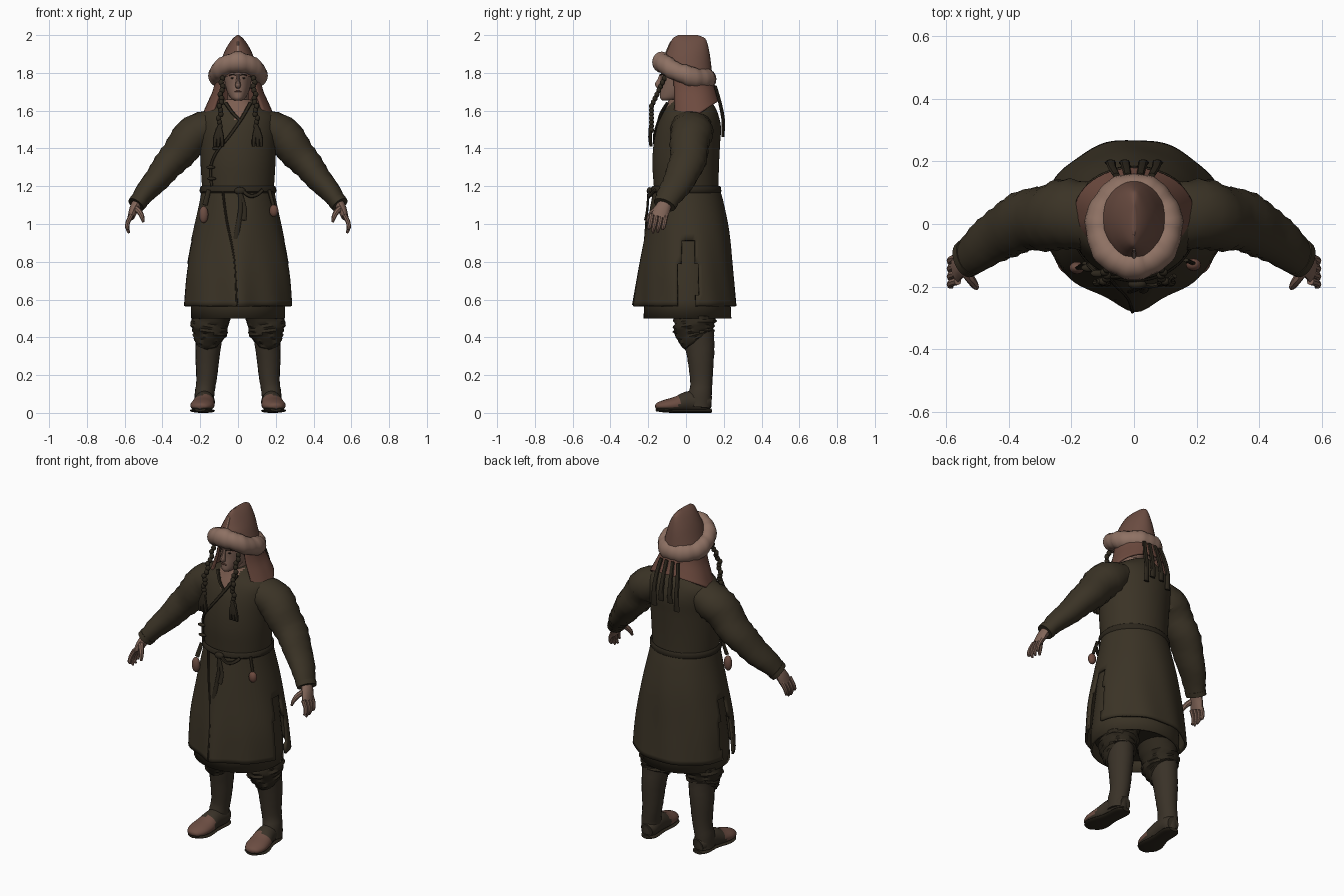
import bpy, bmesh, math
from mathutils import Vector

def mat(name, *rgb):
    m = bpy.data.materials.new(name)
    m.diffuse_color = (*rgb, 1)
    return m

COAT = mat("dark olive cloth", .043, .033, .019)
TRIM = mat("darker cloth", .026, .020, .012)
LEATHER = mat("boot leather", .042, .032, .021)
FELT = mat("brown felt", .150, .075, .055)
FLAP = mat("reddish brown lining", .155, .070, .050)
FUR = mat("pale fur", .270, .165, .125)
SKIN = mat("skin", .220, .130, .098)
TAN = mat("tan shirt", .200, .110, .080)
EYE = mat("eye dark", .03, .02, .015)

def smooth(rows, n=4):
    """Catmull-Rom interpolation through rows of numbers."""
    out = []
    for i in range(len(rows) - 1):
        p = [rows[max(0, min(len(rows) - 1, i + k))] for k in (-1, 0, 1, 2)]
        for s in range(n):
            t = s / n
            out.append([.5 * (2*b + (c-a)*t + (2*a-5*b+4*c-d)*t*t + (3*b-a-3*c+d)*t**3)
                        for a, b, c, d in zip(*p)])
    return out + [list(rows[-1])]

def finish(name, bm, mats, mirror=False, thick=0, angle=40):
    bmesh.ops.recalc_face_normals(bm, faces=bm.faces)
    me = bpy.data.meshes.new(name)
    bm.to_mesh(me)
    bm.free()
    for m in mats:
        me.materials.append(m)
    ob = bpy.data.objects.new(name, me)
    bpy.context.collection.objects.link(ob)
    if thick:
        ob.modifiers.new("thickness", 'SOLIDIFY').thickness = thick
    if mirror:
        ob.modifiers.new("mirror", 'MIRROR')
    bpy.ops.object.select_all(action='DESELECT')
    ob.select_set(True)
    bpy.context.view_layer.objects.active = ob
    bpy.ops.object.shade_smooth_by_angle(angle=math.radians(angle))
    return ob

def loft(name, rings, mats, cap=True, closed=True, rule=None, drop=None, **kw):
    bm = bmesh.new()
    vs = [[bm.verts.new(p) for p in r] for r in rings]
    n = len(rings[0])
    for a, b in zip(vs, vs[1:]):
        for i in range(n if closed else n - 1):
            j = (i + 1) % n
            f = bm.faces.new((a[i], a[j], b[j], b[i]))
            c = f.calc_center_median()
            if drop and drop(c):
                bm.faces.remove(f)
            elif rule:
                f.material_index = rule(c)
    if cap:
        for r in (vs[0], vs[-1]):
            f = bm.faces.new(r)
            if rule:
                f.material_index = rule(f.calc_center_median())
    return finish(name, bm, mats, **kw)

def body(rows, n=48, tweak=None, a0=0, a1=2 * math.pi, ends=False):
    """Horizontal rings from rows of z, half width, front y, back y."""
    rings = []
    for z, rx, yf, yb in rows:
        r = []
        for i in range(n):
            t = a0 + (a1 - a0) * i / ((n - 1) if ends else n)
            p = Vector((rx * math.cos(t), (yf + yb) / 2 + (yb - yf) / 2 * math.sin(t), z))
            r.append(tweak(p, t) if tweak else p)
        rings.append(r)
    return rings

def limb(rows, n=16, ref=(0, 1, 0), wob=0):
    """Rings along a path from rows of x, y, z, radius across, radius toward ref."""
    pts = [Vector(r[:3]) for r in rows]
    rings = []
    for k, r in enumerate(rows):
        d = (pts[min(k+1, len(pts)-1)] - pts[max(k-1, 0)]).normalized()
        u = d.cross(Vector(ref)).normalized()
        v = u.cross(d)
        rings.append([])
        for i in range(n):
            t = 2 * math.pi * i / n
            w = 1 + wob * math.sin(k * 1.9 + 2 * t) * math.sin(t + k)
            rings[-1].append(pts[k] + u * (r[3]*w*math.cos(t)) + v * (r[4]*w*math.sin(t)))
    return rings

def tube(name, rows, m, n=16, ref=(0, 1, 0), steps=4, wob=0, rule=None, **kw):
    mats = m if isinstance(m, list) else [m]
    return loft(name, limb(smooth(rows, steps), n, ref, wob), mats, rule=rule, **kw)

def ball(name, loc, size, m, mirror=False):
    bm = bmesh.new()
    bmesh.ops.create_uvsphere(bm, u_segments=16, v_segments=10, radius=1)
    for v in bm.verts:
        v.co = Vector(a * b + c for a, b, c in zip(v.co, size, loc))
    return finish(name, bm, [m], mirror)

# coat skirt: flared, pointed front overlap, slit at each side
def skirt_fold(p, t):
    k = max(0, (1.15 - p.z) / .6)
    p.y -= .035 * k * math.exp(-((p.x - .01) / .07) ** 2) if p.y < 0 else 0
    w = 1 + .012 * k * math.sin(9 * t + p.z * 6)
    return Vector((p.x * w, p.y * w, p.z))
skirt = smooth([(.565, .292, -.245, .27), (.75, .278, -.23, .25), (.95, .24, -.205, .23),
                (1.1, .207, -.185, .202), (1.19, .19, -.172, .178)], 5)
loft("coat_skirt", body(skirt, 80, skirt_fold), [COAT], cap=False, thick=.014,
     drop=lambda c: abs(c.y - .01) < (.05 if c.z < .8 else .032) and c.z < .9)
# under robe below the coat hem
loft("under_robe", body([(.5, .25, -.225, .24), (.6, .25, -.22, .235), (.9, .222, -.18, .2),
     (1.1, .18, -.15, .17)]), [COAT], cap=False, thick=.012)
loft("robe_lining", body([(.56, .23, -.2, .215), (.58, .1, -.1, .1)]), [TRIM])

# coat upper part with open neckline showing the shirt
def chest(c):
    return 1 if c.y < 0 and c.z > 1.55 and abs(c.x) < (c.z - 1.54) * .6 else 0
torso = smooth([(1.17, .188, -.168, .172), (1.22, .192, -.172, .172), (1.32, .198, -.178, .175),
                (1.42, .202, -.172, .18), (1.51, .206, -.155, .185), (1.575, .195, -.13, .172),
                (1.625, .13, -.105, .15), (1.66, .075, -.09, .12)], 5)
loft("coat_body", body(torso, 64), [COAT, TAN], rule=chest)

# sleeves
tube("sleeve", [(.10, .03, 1.535, .07, .10), (.20, .03, 1.495, .10, .112), (.27, .022, 1.432, .098, .105),
     (.34, .01, 1.345, .085, .098), (.41, -.02, 1.262, .072, .088), (.48, -.07, 1.178, .058, .075),
     (.537, -.112, 1.105, .043, .058)], COAT, 20, wob=.07, mirror=True)
tube("sleeve_cuff", [(.525, -.104, 1.12, .05, .064), (.54, -.114, 1.101, .047, .061)], COAT, 20, mirror=True)

# hands: palm, four fingers, thumb
tube("palm", [(.53, -.107, 1.115, .028, .036), (.55, -.125, 1.08, .025, .042),
     (.567, -.143, 1.035, .018, .045)], SKIN, 12, mirror=True)
for i in range(4):
    y = -.182 + i * .025
    low = (.975, .952, .955, .972)[i]
    tube("finger_%d" % (i + 1), [(.563, y, 1.05, .013, .013), (.583, y - .006, 1.01, .012, .012),
         (.586, y - .014, .98, .011, .011), (.577, y - .018, low, .006, .006)], SKIN, 8, 3 and (0, 1, 0), 2, mirror=True)
tube("thumb", [(.545, -.145, 1.085, .017, .017), (.522, -.175, 1.065, .015, .015),
     (.507, -.197, 1.035, .012, .012), (.502, -.205, 1.01, .006, .006)], SKIN, 8, steps=2, mirror=True)

# trousers gathered over the boot tops
tube("trouser_leg", [(.12, .03, .7, .1, .11), (.14, .04, .52, .098, .112), (.15, .045, .45, .098, .108),
     (.155, .05, .405, .083, .1), (.158, .065, .375, .06, .075)], TRIM, 24, wob=.12, mirror=True)
# boots: shaft, foot, toe colour, sole
tube("boot_shaft", [(.155, .07, .44, .072, .08), (.158, .072, .36, .068, .078), (.163, .08, .25, .06, .066),
     (.17, .08, .15, .052, .058), (.178, .075, .09, .052, .062), (.18, .07, .03, .05, .062)],
     LEATHER, 20, wob=.03, mirror=True)
tube("boot_foot", [(.17, .13, .05, .035, .038), (.172, .1, .055, .05, .05), (.177, .02, .06, .052, .056),
     (.185, -.05, .045, .062, .042), (.193, -.11, .038, .06, .032), (.2, -.15, .034, .038, .02),
     (.202, -.162, .032, .012, .008)], [LEATHER, FELT], 20, (0, 0, 1),
     rule=lambda c: 1 if c.y < -.035 and c.z > .028 else 0, mirror=True)
tube("boot_sole", [(.17, .135, .011, .03, .011), (.172, .1, .011, .05, .011), (.178, .01, .011, .05, .011),
     (.187, -.07, .011, .066, .011), (.194, -.12, .014, .06, .011), (.2, -.155, .018, .03, .01)],
     TRIM, 16, (0, 0, 1), mirror=True)

# belt, knot and hanging ends
loft("belt", body([(1.165, .198, -.18, .183), (1.172, .203, -.186, .187), (1.192, .202, -.185, .186),
     (1.2, .195, -.178, .18)], 64), [TRIM], cap=False)
ball("belt_knot", (.01, -.192, 1.175), (.03, .016, .02), TRIM)
for x, z in ((-.012, .92), (.03, 1.02)):
    tube("belt_end", [(.01, -.198, 1.17, .011, .006), ((x + .02) / 2 + .01, -.205, 1.08, .012, .006),
         (x, -.216, z, .014, .006)], TRIM, 8)
tube("belt_loop", [(.02, -.195, 1.18, .01, .008), (.06, -.197, 1.15, .011, .008),
     (.1, -.185, 1.155, .01, .008), (.13, -.165, 1.18, .01, .008)], TRIM, 8)
# pouches at the hips
tube("pouch_strap", [(-.155, -.125, 1.18, .012, .006), (-.175, -.14, 1.1, .014, .006)], TRIM, 8)
ball("hip_pouch", (-.182, -.14, 1.05), (.025, .02, .045), FELT)
tube("purse_strap", [(.165, -.115, 1.18, .01, .006), (.187, -.125, 1.1, .01, .006)], TRIM, 8)
ball("hip_purse", (.19, -.13, 1.07), (.024, .02, .032), FLAP)

# overlap edges and buttons
tube("chest_edge", [(.065, -.1, 1.64, .01, .008), (.02, -.14, 1.56, .009, .007), (-.05, -.17, 1.46, .008, .006),
     (-.115, -.156, 1.38, .008, .006), (-.145, -.13, 1.3, .008, .006), (-.14, -.13, 1.2, .008, .006)], TRIM, 8)
tube("neck_edge", [(-.065, -.1, 1.64, .01, .008), (-.03, -.132, 1.59, .009, .007),
     (.01, -.146, 1.55, .008, .006)], TRIM, 8)
tube("skirt_edge", [(-.08, -.17, 1.17, .006, .006), (-.06, -.194, 1.02, .006, .006),
     (-.02, -.235, .82, .006, .006), (-.005, -.28, .57, .006, .006)], TRIM, 8)
for x, y, z in ((-.115, -.158, 1.4), (-.145, -.14, 1.3), (-.14, -.14, 1.24)):
    ball("toggle_button", (x, y, z), (.024, .012, .009), TRIM)

# head and neck
tube("neck", [(0, .0, 1.6, .055, .06), (0, -.015, 1.72, .055, .06)], SKIN)
loft("head", body(smooth([(1.655, .022, -.128, -.06), (1.668, .04, -.137, .0), (1.7, .058, -.136, .06),
     (1.74, .069, -.133, .08), (1.79, .075, -.134, .09), (1.85, .07, -.125, .09)]), 24), [SKIN])
tube("nose", [(0, -.13, 1.792, .008, .01), (0, -.139, 1.76, .01, .014), (0, -.147, 1.737, .015, .018),
     (0, -.135, 1.724, .012, .01)], SKIN, 10)
ball("mouth", (0, -.136, 1.702), (.02, .005, .004), FLAP)
ball("eye", (.028, -.123, 1.772), (.012, .005, .004), EYE, True)
tube("eyebrow", [(.012, -.134, 1.788, .004, .003), (.03, -.128, 1.792, .004, .003),
     (.048, -.108, 1.785, .003, .003)], EYE, 6, (0, 0, 1), mirror=True)
ball("ear", (.075, -.02, 1.755), (.012, .02, .03), SKIN, True)

# hat crown: wedge with a fore and aft ridge
crown = smooth([(1.78, .115, -.125, .14), (1.87, .088, -.118, .13), (1.92, .068, -.098, .122),
                (1.96, .045, -.082, .112), (1.985, .024, -.068, .098), (2.0, .005, -.04, .06)])
loft("hat_crown", body(crown, 32), [FELT])
tube("crown_seam", [(0, -.117, 1.88, .006, .004), (0, -.098, 1.925, .006, .004),
     (0, -.081, 1.966, .005, .003)], FUR, 8)

# fur brim: tilted ring, lower at the back, slightly uneven
fur = []
for i in range(65):
    t = 2 * math.pi * i / 64
    s = math.sin(t)
    c = Vector((.108 * math.cos(t), -.008 + .122 * s, 1.79 - .045 * s + .022 * s * s))
    out = Vector((math.cos(t), s, 0))
    r = 1 + .05 * math.sin(7 * t) + .03 * math.sin(17 * t)
    fur.append([c + out * (.048 * r * math.cos(a)) + Vector((0, 0, .054 * r * math.sin(a)))
                for a in [2 * math.pi * k / 16 for k in range(16)]])
loft("fur_brim", fur, [FUR], cap=False)

# neck flap draped around the sides and back
def drape(p, t):
    lift = max(0, math.sin(t)) * .09
    k = (1.8 - p.z) / .235
    return Vector((p.x, p.y, p.z + lift * k))
flap = smooth([(1.565, .192, -.11, .18), (1.63, .165, -.105, .165), (1.71, .132, -.105, .15),
               (1.8, .115, -.105, .14)])
loft("neck_flap", body(flap, 40, drape, -.75, math.pi + .75, True), [FLAP],
     cap=False, closed=False, thick=.012)

# hair braids in front: twisted beads with a tied loop and tails
for k in range(14):
    z = 1.77 - k * .021
    y = -.115 - .068 * min(1, k / 7)
    ball("braid_bead", (.082 + .006 * math.sin(k * 2) + .0015 * k, y, z), (.014, .013, .016), TRIM, True)
for dx in (-.018, .004, .024):
    tube("braid_tail", [(.098, -.186, 1.52, .011, .01), (.1 + dx * .8, -.19, 1.46, .012, .01),
         (.1 + dx, -.185, 1.41, .009, .008)], TRIM, 8, mirror=True)

# ribbons hanging down the back
for x, z in ((.025, 1.5), (.07, 1.46)):
    tube("back_ribbon", [(x * .8, .155, 1.73, .012, .008), (x, .18, 1.64, .014, .009),
         (x + .004, .197, 1.55, .016, .009), (x + .006, .195, z, .018, .008)], TRIM, 8, mirror=True)
